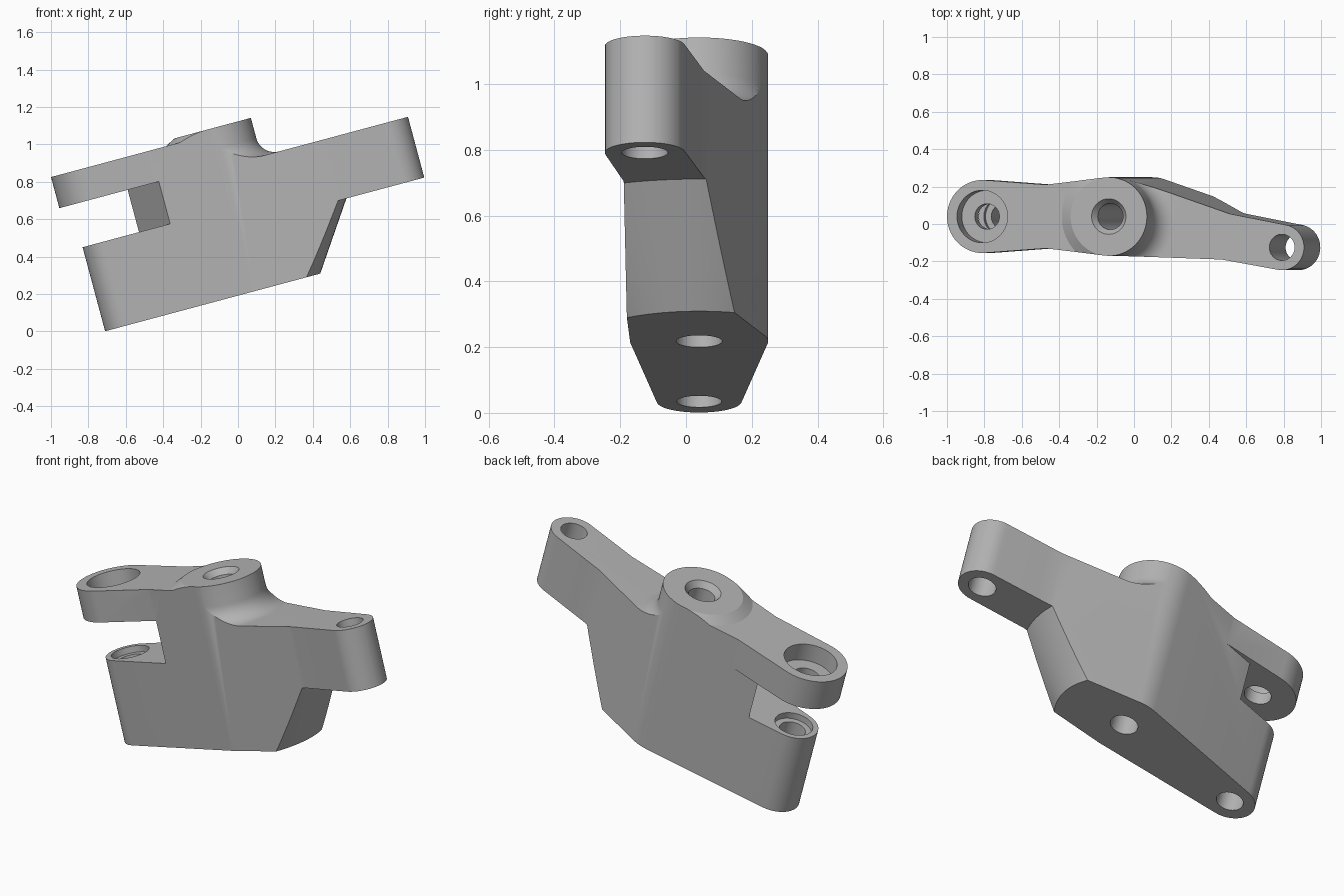
import bpy, bmesh
from math import sin, cos, radians

if "Cube" in bpy.data.objects:
    bpy.data.objects.remove(bpy.data.objects["Cube"])

grey = bpy.data.materials.new("cast_grey")
grey.use_nodes = True
GREY = (0.45, 0.45, 0.45, 1)
grey.diffuse_color = GREY
grey.node_tree.nodes["Principled BSDF"].inputs["Base Color"].default_value = GREY

# Shared plan positions: clamp end, central boss, arm tip
CLAMP, BOSS, TIP = (-0.557, 0.04), (0.151, 0.04), (1.053, -0.125)
BASE, TOP, ARM_TOP, ARM_LOW = 0.185, 1.085, 0.873, 0.537
PLATE_TOP, SLOT_LOW, SLOT_HIGH = 1.056, 0.65, 0.884


def arc(center, r, a, b, n=24):
    angles = [radians(a + (b - a) * i / n) for i in range(n + 1)]
    return [(center[0] + r * cos(t), center[1] + r * sin(t)) for t in angles]


def finish(bm, name):
    bmesh.ops.recalc_face_normals(bm, faces=bm.faces)
    mesh = bpy.data.meshes.new(name)
    bm.to_mesh(mesh)
    bm.free()
    mesh.materials.append(grey)
    obj = bpy.data.objects.new(name, mesh)
    bpy.context.collection.objects.link(obj)
    return obj


def prism(name, outline, low, high):
    bm = bmesh.new()
    face = bm.faces.new([bm.verts.new((x, y, low)) for x, y in outline])
    new = bmesh.ops.extrude_face_region(bm, geom=[face])["geom"]
    moved = [v for v in new if isinstance(v, bmesh.types.BMVert)]
    bmesh.ops.translate(bm, verts=moved, vec=(0, 0, high - low))
    return finish(bm, name)


def half_ring(name, profile, start, end, n=48):
    """Sweep a closed (radius, height) profile part way round the boss axis."""
    bm = bmesh.new()
    rings = []
    for i in range(n + 1):
        t = radians(start + (end - start) * i / n)
        rings.append([bm.verts.new((BOSS[0] + r * cos(t), BOSS[1] + r * sin(t), z))
                      for r, z in profile])
    for a, b in zip(rings, rings[1:]):
        for k in range(len(profile)):
            j = (k + 1) % len(profile)
            bm.faces.new((a[k], a[j], b[j], b[k]))
    bm.faces.new(rings[0])
    bm.faces.new(rings[-1])
    return finish(bm, name)


def bore(name, center, r_low, r_high, low, high):
    bm = bmesh.new()
    bmesh.ops.create_cone(bm, cap_ends=True, segments=48, radius1=r_low,
                          radius2=r_high, depth=high - low)
    bmesh.ops.translate(bm, verts=bm.verts, vec=(*center, (low + high) / 2))
    return finish(bm, name)


def combine(target, tool, operation="DIFFERENCE"):
    tool.hide_render = True
    mod = target.modifiers.new(tool.name, "BOOLEAN")
    mod.operation, mod.solver, mod.object = operation, "EXACT", tool
    bpy.context.view_layer.objects.active = target
    bpy.ops.object.modifier_apply(modifier=mod.name)
    bpy.data.objects.remove(tool)


# Main body: tapered web from clamp end, round the boss, out to the arm tip
outline = (arc(CLAMP, 0.129, 96.6, 263.4) + arc(BOSS, 0.21, 263.4, 268, 3)
           + [(0.72, -0.19)] + arc(TIP, 0.122, -100, 80)
           + [(0.762, 0.055)] + arc(BOSS, 0.21, 71.7, 96.6, 8))
bracket = prism("bracket_body", outline, BASE, TOP)

# Upper clamp ear, wider than the web below it
ear = ([(0.05, 0.14), (-0.17, 0.14), (-0.19, 0.209)] + arc(CLAMP, 0.195, 86, 274, 36)
       + [(-0.19, -0.129), (-0.17, -0.06), (0.05, -0.06)])
combine(bracket, prism("clamp_ear", ear, SLOT_HIGH, TOP), "UNION")

# Clamp slot with a slanted inner wall
slot = [(-1.2, -0.4), (-0.057, -0.4), (-0.486, 0.4), (-1.2, 0.4)]
combine(bracket, prism("slot_cutter", slot, SLOT_LOW, SLOT_HIGH))

# Arm top with a round fillet into the boss
fillet = arc((0.311, ARM_TOP + 0.1), 0.1, 180, 270, 12)
combine(bracket, half_ring("fillet_cutter", [(0.211, 1.3)] + fillet
                           + [(1.5, ARM_TOP), (1.5, 1.3)], -90, 90))

# Ear top with a low bevelled step up to the boss face
step = [(0.211, 1.3), (0.211, TOP), (0.268, PLATE_TOP), (1.5, PLATE_TOP), (1.5, 1.3)]
combine(bracket, half_ring("step_cutter", step, 90, 270))

# Conical underside below the arm
under = [(0.296, 0.1), (1.5, 0.1), (1.5, ARM_LOW), (0.593, ARM_LOW)]
combine(bracket, half_ring("underside_cutter", under, -90, 90))

# Bores, counterbores and the boss countersink
combine(bracket, bore("clamp_bore", CLAMP, 0.068, 0.068, 0, 1.3))
combine(bracket, bore("ear_counterbore", CLAMP, 0.14, 0.14, 0.956, 1.3))
combine(bracket, bore("lower_counterbore", CLAMP, 0.1, 0.1, 0.615, 0.75))
combine(bracket, bore("boss_bore", BOSS, 0.07, 0.07, 0, 1.3))
combine(bracket, bore("boss_countersink", BOSS, 0.065, 0.125, 1.045, 1.125))
combine(bracket, bore("tip_bore", TIP, 0.07, 0.07, 0, 1.3))

# Tilt the finished part and shade it
bracket.rotation_euler.y = radians(-15)
for o in bpy.context.selected_objects:
    o.select_set(False)
bracket.select_set(True)
bpy.context.view_layer.objects.active = bracket
bpy.ops.object.shade_smooth_by_angle(angle=radians(25))
